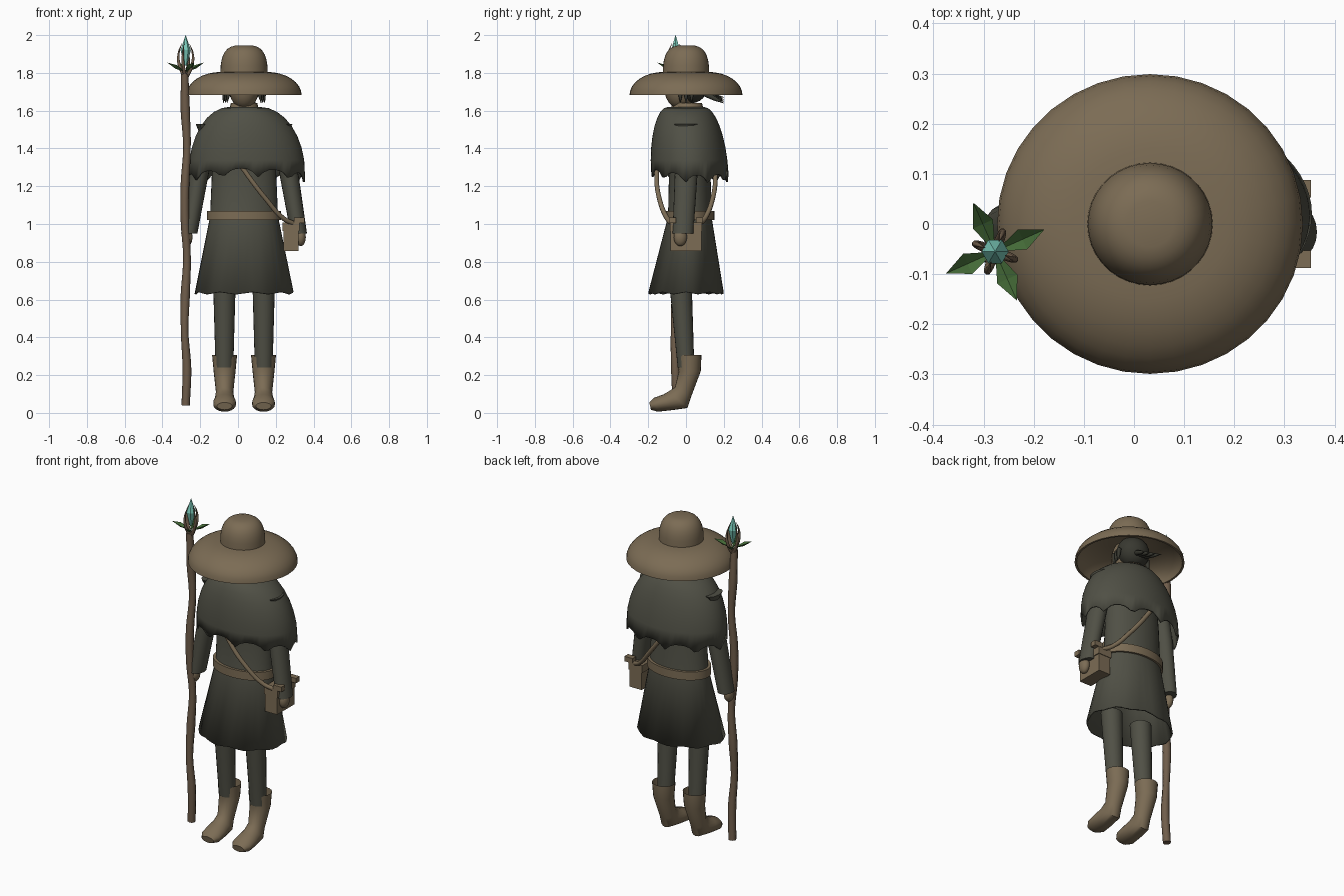
import bpy, bmesh
from math import sin, cos, pi, radians
from mathutils import Vector, Matrix

if "Cube" in bpy.data.objects:
    bpy.data.objects.remove(bpy.data.objects["Cube"])


def material(name, *rgb):
    mat = bpy.data.materials.new(name)
    mat.use_nodes = True
    mat.diffuse_color = (*rgb, 1)
    shader = mat.node_tree.nodes["Principled BSDF"]
    shader.inputs["Base Color"].default_value = mat.diffuse_color
    return mat


LEATHER = material("tan leather", 0.2, 0.15, 0.09)
WOOD = material("wood brown", 0.16, 0.11, 0.07)
CLOTH = material("grey cloth", 0.08, 0.08, 0.06)
HAIR = material("dark hair", 0.04, 0.04, 0.03)
CRYSTAL = material("teal crystal", 0.2, 0.6, 0.5)
LEAF = material("leaf green", 0.06, 0.15, 0.04)


def finish(name, mat, bm, smooth=True):
    bmesh.ops.recalc_face_normals(bm, faces=bm.faces)
    mesh = bpy.data.meshes.new(name)
    bm.to_mesh(mesh)
    bm.free()
    mesh.materials.append(mat)
    part = bpy.data.objects.new(name, mesh)
    bpy.context.collection.objects.link(part)
    if smooth:
        bpy.ops.object.select_all(action="DESELECT")
        part.select_set(True)
        bpy.context.view_layer.objects.active = part
        bpy.ops.object.shade_smooth_by_angle(angle=radians(45))
    return part


def no_hem(angle):
    return 0


def loft(name, mat, rings, sides=20, open_start=False, hem=no_hem, smooth=True):
    """Skin rings of (x, y, z, half width, half depth, tilt); hem shapes the first ring."""
    bm = bmesh.new()
    loops = []
    for x, y, z, width, depth, *tilt in rings:
        lean = radians(sum(tilt))
        edge = no_hem if loops else hem
        loop = []
        for k in range(sides):
            angle = 2 * pi * k / sides
            reach = depth * sin(angle)
            loop.append(bm.verts.new((x + width * cos(angle), y + reach * cos(lean),
                                      z - reach * sin(lean) + edge(angle))))
        loops.append(loop)
    for low, high in zip(loops, loops[1:]):
        for k in range(sides):
            bm.faces.new((low[k - 1], low[k], high[k], high[k - 1]))
    bm.faces.new(loops[-1])
    if not open_start:
        bm.faces.new(loops[0])
    return finish(name, mat, bm, smooth)


def thicken(part):
    shell = part.modifiers.new("thickness", "SOLIDIFY")
    shell.thickness = 0.01


def ball(name, mat, centre, size):
    bm = bmesh.new()
    placing = Matrix.Translation(centre) @ Matrix.Diagonal((*size, 1))
    bmesh.ops.create_uvsphere(bm, u_segments=20, v_segments=12, radius=1, matrix=placing)
    finish(name, mat, bm)


def box(name, mat, centre, size):
    bm = bmesh.new()
    placing = Matrix.Translation(centre) @ Matrix.Diagonal((*size, 1))
    bmesh.ops.create_cube(bm, size=1, matrix=placing)
    finish(name, mat, bm, smooth=False)


def tube(name, mat, points, radius, swell):
    """Round tube through the points; swell(t) scales its radius along the way."""
    curve = bpy.data.curves.new(name, "CURVE")
    curve.dimensions = "3D"
    curve.bevel_depth = radius
    curve.bevel_resolution = 2
    curve.resolution_u = 5
    curve.use_fill_caps = True
    spline = curve.splines.new("BEZIER")
    spline.bezier_points.add(len(points) - 1)
    for i, (knot, place) in enumerate(zip(spline.bezier_points, points)):
        knot.co = place
        knot.handle_left_type = knot.handle_right_type = "AUTO"
        knot.radius = swell(i / (len(points) - 1))
    curve.materials.append(mat)
    part = bpy.data.objects.new(name, curve)
    bpy.context.collection.objects.link(part)


def pointed(t):
    return 1.1 - t * t


MID = 0.032  # body centre line
quarter = [pi / 2 * i / 8 for i in range(9)]

# Hat: squarish rounded crown and a drooping brim, hollow underneath
crown = [(0.125 * cos(t) ** 0.6, 1.8 + 0.147 * sin(t) ** 0.8) for t in quarter[:-1]]
brim = [(0.12 + 0.185 * sin(t), 1.683 + 0.122 * cos(t)) for t in quarter]
lining = [(r - 0.012, z - 0.012 * cos(t)) for (r, z), t in zip(brim, quarter)]
outline = lining + brim[::-1] + crown
loft("hat", LEATHER, [(MID, 0, z, r, r * 0.98) for r, z in outline], sides=36)

# Head, hair and collar
ball("head", LEATHER, (MID, -0.03, 1.72), (0.08, 0.085, 0.11))
ball("hair", HAIR, (MID, 0.03, 1.73), (0.095, 0.085, 0.09))
loft("collar", LEATHER, [(MID, 0.01, 1.58, 0.085, 0.09), (MID, 0.01, 1.64, 0.07, 0.075)])
for i in range(4):
    spread = 0.02 * (i - 1.5)
    strand = [(MID + spread * (1 + t), 0.1 + t / 10, 1.69 - 0.01 * t * (i + 2)) for t in (0, 0.5, 1)]
    tube("ponytail_strand", HAIR, strand, 0.014, pointed)
for side in (-1, 1):
    for i in range(3):
        lock = [(MID + side * (0.08 + 0.01 * (i + t)), 0.03 * (i - 1), 1.72 - 0.08 * t)
                for t in (0, 0.5, 1)]
        tube("side_lock", HAIR, lock, 0.012, pointed)


# Coat: open skirt with soft folds under a slim torso
def folds(angle):
    return 0.006 * cos(9 * angle)


thicken(loft("coat", CLOTH, [(MID, 0, 0.635, 0.262, 0.2), (MID, 0.02, 1.04, 0.18, 0.115),
                             (MID, 0.02, 1.27, 0.17, 0.11), (MID, 0.01, 1.5, 0.16, 0.1)],
             sides=36, open_start=True, hem=folds))
loft("belt", LEATHER, [(MID, 0.02, z, 0.195, 0.13) for z in (1.02, 1.07)], sides=36)


# Cape: quarter-ellipse shoulders, ragged hem raised at the front
def ragged(angle):
    points = (1 - abs(sin(5 * angle + 0.6))) ** 1.5
    return 0.025 * max(0, -sin(angle)) - 0.045 * points - 0.012 * abs(cos(angle))


cape = [(0.035 + 0.012 * sin(t), 0.02 - 0.02 * cos(t), 1.27 + 0.35 * cos(t),
         0.08 + 0.228 * sin(t), 0.095 + 0.11 * sin(t)) for t in reversed(quarter)]
thicken(loft("cape", CLOTH, cape, sides=64, open_start=True, hem=ragged))


def notch(angle):
    return -0.055 * max(0, 1 - abs(angle - 1.5 * pi) / 0.8)


for side, label in ((-1, "right"), (1, "left")):
    def out(distance):
        return MID + side * distance

    # Shoulder flap, sleeve and hand
    loft(label + "_shoulder_flap", CLOTH, [(out(0.22), 0, 1.49, 0.02, 0.04),
                                           (out(0.22), 0, 1.53, 0.036, 0.066)], sides=10)
    loft(label + "_sleeve", CLOTH, [(out(0.19), 0.01, 1.5, 0.05, 0.06),
                                    (out(0.24), 0, 1.25, 0.05, 0.06),
                                    (out(0.29), -0.016, 0.95, 0.043, 0.055)])
    ball(label + "_hand", LEATHER, (out(0.3), -0.03, 0.93), (0.027, 0.035, 0.047))

    # Trouser leg, and a boot bending forward to the toe
    loft(label + "_leg", CLOTH, [(out(0.104), -0.03, 0.7, 0.06, 0.06),
                                 (out(0.104), 0, 0.24, 0.047, 0.044)])
    boot = [(0.02, 0.306, 0.066, 0.062, 0), (0.02, 0.22, 0.058, 0.058, 0),
            (-0.016, 0.11, 0.046, 0.05, 32), (-0.042, 0.07, 0.053, 0.066, 42),
            (-0.1, 0.056, 0.06, 0.046, 68), (-0.16, 0.043, 0.06, 0.038, 74),
            (-0.19, 0.036, 0.04, 0.02, 78)]
    loft(label + "_boot", LEATHER, [(out(0.103), *ring) for ring in boot],
         open_start=True, hem=notch)

# Satchel with flap, strap knots and a strap looped over the far shoulder
box("satchel", LEATHER, (0.28, 0, 0.93), (0.08, 0.165, 0.145))
box("satchel_flap", LEATHER, (0.28, 0, 0.985), (0.09, 0.172, 0.045))
front = [(0.3, -0.07, 1), (0.24, -0.1, 1.03), (0.15, -0.14, 1.13),
         (0.05, -0.155, 1.26), (-0.08, -0.12, 1.45)]
back = [(x, -y, z) for x, y, z in reversed(front)]
tube("satchel_strap", LEATHER, front + [(-0.12, 0, 1.5)] + back, 0.013, lambda t: 1)
for y in (-0.07, 0.07):
    box("strap_knot", LEATHER, (0.325, y, 1.02), (0.055, 0.035, 0.03))

# Staff: crooked shaft, faceted crystal, prongs and folded leaves
TOP = Vector((-0.277, -0.055, 1.8))
shaft = [(TOP.x + 0.007 * sin(2 * i), TOP.y + 0.006 * cos(1.7 * i), 0.04 + 0.195 * i)
         for i in range(10)]
tube("staff", WOOD, shaft, 0.022, lambda t: 1 + 0.12 * sin(23 * t))
loft("crystal", CRYSTAL, [(TOP.x, TOP.y, z, r, r) for z, r in
                          ((1.84, 0.008), (1.92, 0.027), (2, 0.001))], sides=6, smooth=False)
for k in range(4):
    heading = radians(24 + 90 * k)
    along = Vector((cos(heading), sin(heading), 0))
    across = Vector((-along.y, along.x, 0)) * 0.022
    up = Vector((0, 0, 0.018))

    root = TOP + up / 4
    middle = root + along * 0.06
    bm = bmesh.new()
    base, ridge, tip, left, right = [bm.verts.new(place) for place in (
        root, middle + up, root + along * 0.107 + up * 2.8,
        middle + across + up * 2, middle - across + up * 2)]
    for corners in ((base, ridge, left), (ridge, tip, left),
                    (base, right, ridge), (ridge, right, tip)):
        bm.faces.new(corners)
    finish("leaf", LEAF, bm, smooth=False)

    spoke = (along + across * 45).normalized()
    arc = [TOP + spoke * 0.042 * sin(0.2 + 0.6 * i) + up * (2.4 * i - 1) for i in range(5)]
    tube("staff_prong", WOOD, arc, 0.009, pointed)
